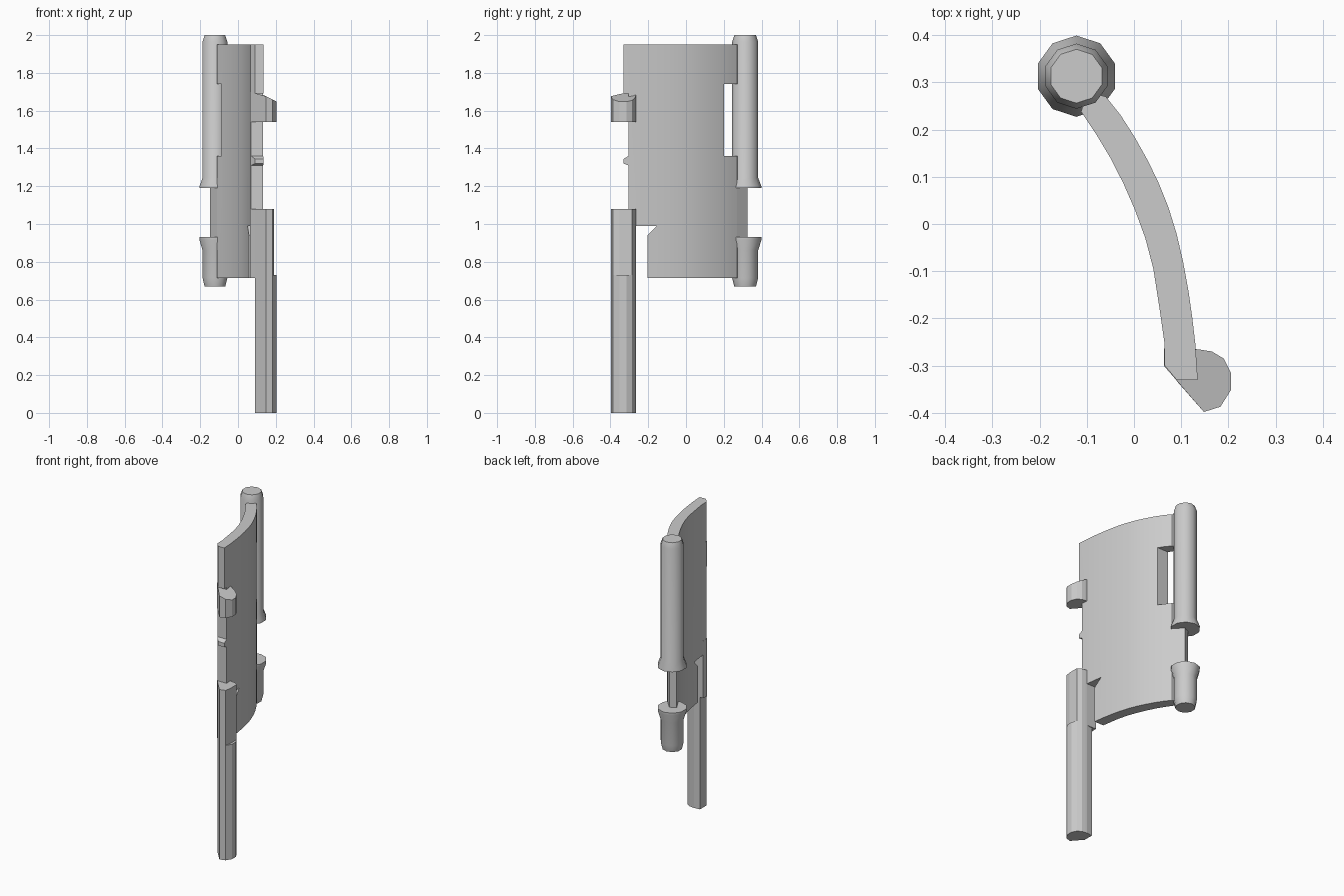
import bpy, bmesh
from math import sin, cos, pi, radians

if "Cube" in bpy.data.objects:
    bpy.data.objects.remove(bpy.data.objects["Cube"])


def make_object(name, bm):
    bmesh.ops.recalc_face_normals(bm, faces=bm.faces)
    mesh = bpy.data.meshes.new(name)
    bm.to_mesh(mesh)
    bm.free()
    ob = bpy.data.objects.new(name, mesh)
    bpy.context.collection.objects.link(ob)
    return ob


def prism(name, outline, low, high, place=lambda a, b, h: (a, b, h)):
    """Extrude a 2D outline; high may be a function giving a sloping top."""
    top = high if callable(high) else (lambda a, b: high)
    bm = bmesh.new()
    lo = [bm.verts.new(place(a, b, low)) for a, b in outline]
    hi = [bm.verts.new(place(a, b, top(a, b))) for a, b in outline]
    bm.faces.new(lo[::-1])
    bm.faces.new(hi)
    n = len(outline)
    for i in range(n):
        j = (i + 1) % n
        bm.faces.new((lo[i], lo[j], hi[j], hi[i]))
    return make_object(name, bm)


def lathe(name, profile, centre, sides=10):
    bm = bmesh.new()
    rings = []
    for r, z in profile:
        rings.append([bm.verts.new((centre[0] + r * cos(2 * pi * (i + .5) / sides),
                                    centre[1] + r * sin(2 * pi * (i + .5) / sides), z))
                      for i in range(sides)])
    for a, b in zip(rings, rings[1:]):
        for i in range(sides):
            j = (i + 1) % sides
            bm.faces.new((a[i], a[j], b[j], b[i]))
    bm.faces.new(rings[0][::-1])
    bm.faces.new(rings[-1])
    return make_object(name, bm)


def smooth(ob, angle):
    bpy.ops.object.select_all(action='DESELECT')
    ob.select_set(True)
    bpy.context.view_layer.objects.active = ob
    bpy.ops.object.shade_smooth_by_angle(angle=radians(angle))


# Curved plate
outer = [(-.06, .27), (-.028, .23), (.002, .183), (.03, .133), (.053, .085), (.073, .035),
         (.09, -.02), (.104, -.08), (.115, -.14), (.123, -.195), (.13, -.255), (.135, -.33)]
inner = [(.09, -.33), (.065, -.30), (.065, -.255), (.055, -.185), (.041, -.095), (.024, -.03),
         (.002, .03), (-.022, .085), (-.05, .14), (-.08, .19), (-.112, .238)]
plate = prism("curved_plate", outer + inner + [(-.10, .28)], .715, 1.95)

# Openings in the plate, drawn in the side view (y, z)
cuts = [
    [(.20, 1.36), (.40, 1.36), (.40, 1.74), (.20, 1.74)],
    [(-.265, .6), (-.205, .6), (-.205, .94), (-.155, .99), (-.265, .99)],
    [(-.40, .6), (-.305, .6), (-.305, 1.31), (-.33, 1.32), (-.40, 1.32)],
    [(-.40, 1.345), (-.33, 1.345), (-.305, 1.36), (-.305, 1.69), (-.40, 1.69)],
]
for outline in cuts:
    cutter = prism("cutter", outline, -.5, .5, lambda a, b, h: (h, a, b))
    cutter.hide_render = True
    mod = plate.modifiers.new("cut", 'BOOLEAN')
    mod.operation = 'DIFFERENCE'
    mod.solver = 'EXACT'
    mod.object = cutter
    bpy.context.view_layer.objects.active = plate
    bpy.ops.object.modifier_apply(modifier=mod.name)
    bpy.data.objects.remove(cutter)
smooth(plate, 25)

# Hinge barrels and the web between them
HINGE = (-.122, .313)
barrels = {
    "upper_hinge_barrel": [(.086, 1.19), (.086, 1.20), (.069, 1.245), (.069, 1.965), (.057, 2.0)],
    "lower_hinge_barrel": [(.058, .67), (.069, .715), (.069, .86), (.086, .915), (.086, .93)],
}
for name, profile in barrels.items():
    smooth(lathe(name, profile, HINGE), 40)
prism("hinge_web", [(-.112, .238), (-.06, .27), (-.11, .325), (-.148, .305)], .925, 1.195)

# Long leg: rounded on the outside, flat on the slanted front
round_side = [(.148, -.398), (.183, -.387), (.205, -.352), (.205, -.315),
              (.19, -.285), (.165, -.27), (.14, -.266)]
leg = [(.09, -.332)] + round_side + [(.13, -.265), (.09, -.27)]
prism("lower_leg", leg, 0, .73)
prism("upper_leg", [(min(x, .19), y) for x, y in leg if (x, y) != (.205, -.315)]
      , .73, 1.08)

# Inner strip joining the leg to the plate
prism("leg_joint", [(.063, -.30), (.092, -.332), (.13, -.30), (.13, -.264), (.064, -.264)],
      .715, 1.08)

# Upper catch tab with a sloping top
tab = [(.065, -.265), (.063, -.30)] + round_side
prism("catch_tab", tab, 1.54, lambda x, y: 1.70 - .5 * max(0, x - .10))
